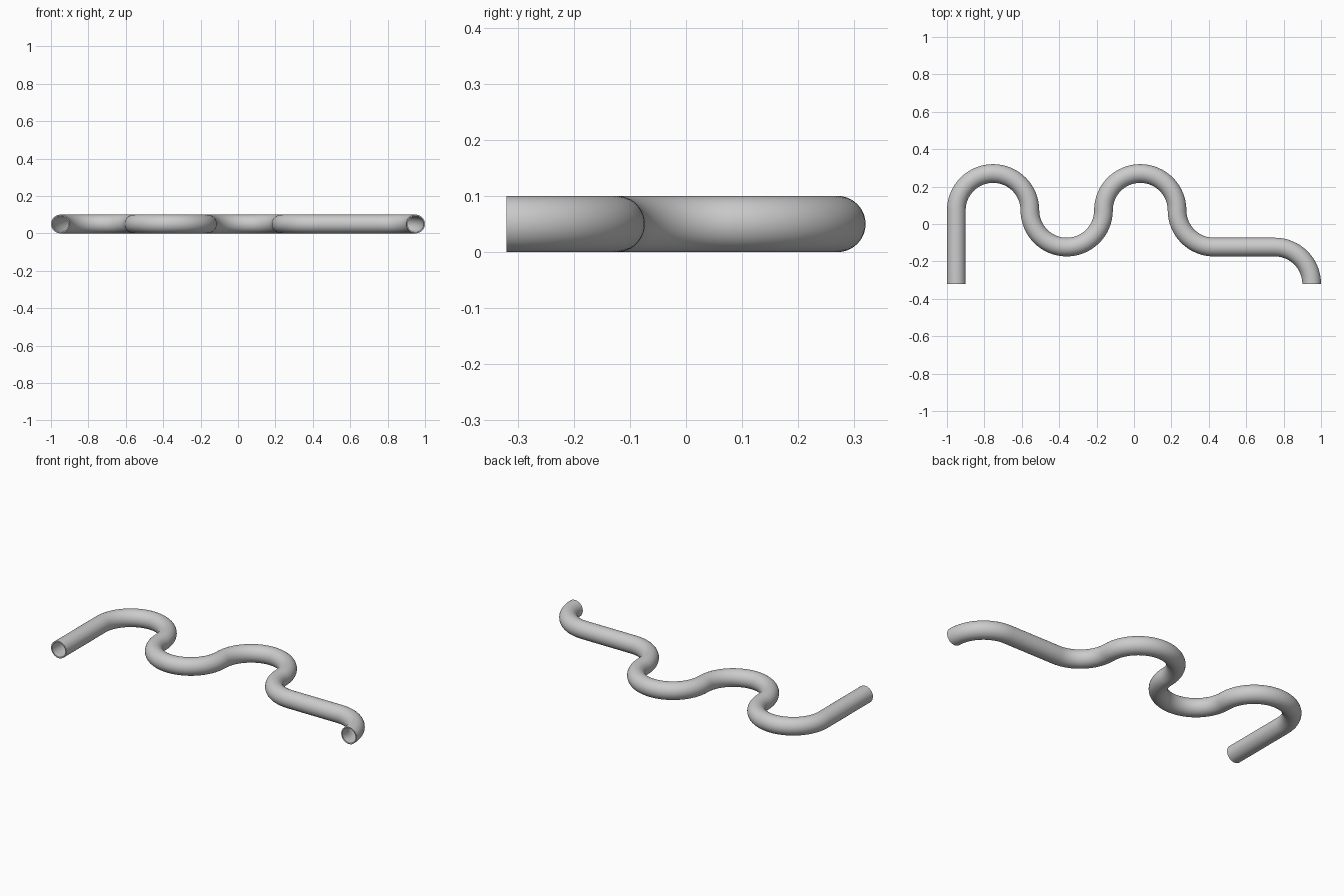
import bpy, bmesh
from math import pi, cos, sin

if "Cube" in bpy.data.objects:
    bpy.data.objects.remove(bpy.data.objects["Cube"])

R = 0.1967           # bend radius of the centreline
OUT, INN = 0.05, 0.043
SIDES, STEPS = 48, 32
CY = 0.27 - R        # height of the wave's bend centres

# Centreline as (x, y, heading) stations
path = [(-0.95, -0.32, pi / 2)]


def bend(cx, cy, start, sweep):
    n = max(2, round(STEPS * abs(sweep) / pi))
    turn = pi / 2 if sweep > 0 else -pi / 2
    for i in range(n + 1):
        a = start + sweep * i / n
        p = (cx + R * cos(a), cy + R * sin(a), a + turn)
        q = path[-1]
        if abs(p[0] - q[0]) + abs(p[1] - q[1]) > 1e-5:
            path.append(p)


x0 = -0.95 + R
bend(x0, CY, pi, -pi)                    # first crest
bend(x0 + 2 * R, CY, pi, pi)             # trough
bend(x0 + 4 * R, CY, pi, -pi)            # second crest
bend(x0 + 6 * R, CY, pi, pi / 2)         # turn into the straight
bend(0.95 - R, CY - 2 * R, pi / 2, -pi / 2)  # end elbow

# Sweep the outer and inner circles along the path
bm = bmesh.new()


def skin(radius, flip):
    rings = []
    for x, y, h in path:
        ring = []
        for k in range(SIDES):
            a = 2 * pi * k / SIDES
            s = radius * cos(a)
            ring.append(bm.verts.new((x - s * sin(h), y + s * cos(h), OUT + radius * sin(a))))
        rings.append(ring)
    for a, b in zip(rings, rings[1:]):
        join(a, b, flip)
    return rings


def join(a, b, flip=False):
    for k in range(SIDES):
        m = (k + 1) % SIDES
        f = [a[k], a[m], b[m], b[k]]
        bm.faces.new(f[::-1] if flip else f)


outer = skin(OUT, False)
inner = skin(INN, True)
# Rims at both open ends
join(inner[0], outer[0])
join(outer[-1], inner[-1])
bmesh.ops.recalc_face_normals(bm, faces=bm.faces)

mesh = bpy.data.meshes.new("bent_pipe")
bm.to_mesh(mesh)
bm.free()
pipe = bpy.data.objects.new("bent_pipe", mesh)
bpy.context.collection.objects.link(pipe)
bpy.context.view_layer.objects.active = pipe
pipe.select_set(True)
bpy.ops.object.shade_smooth_by_angle(angle=pi / 6)
